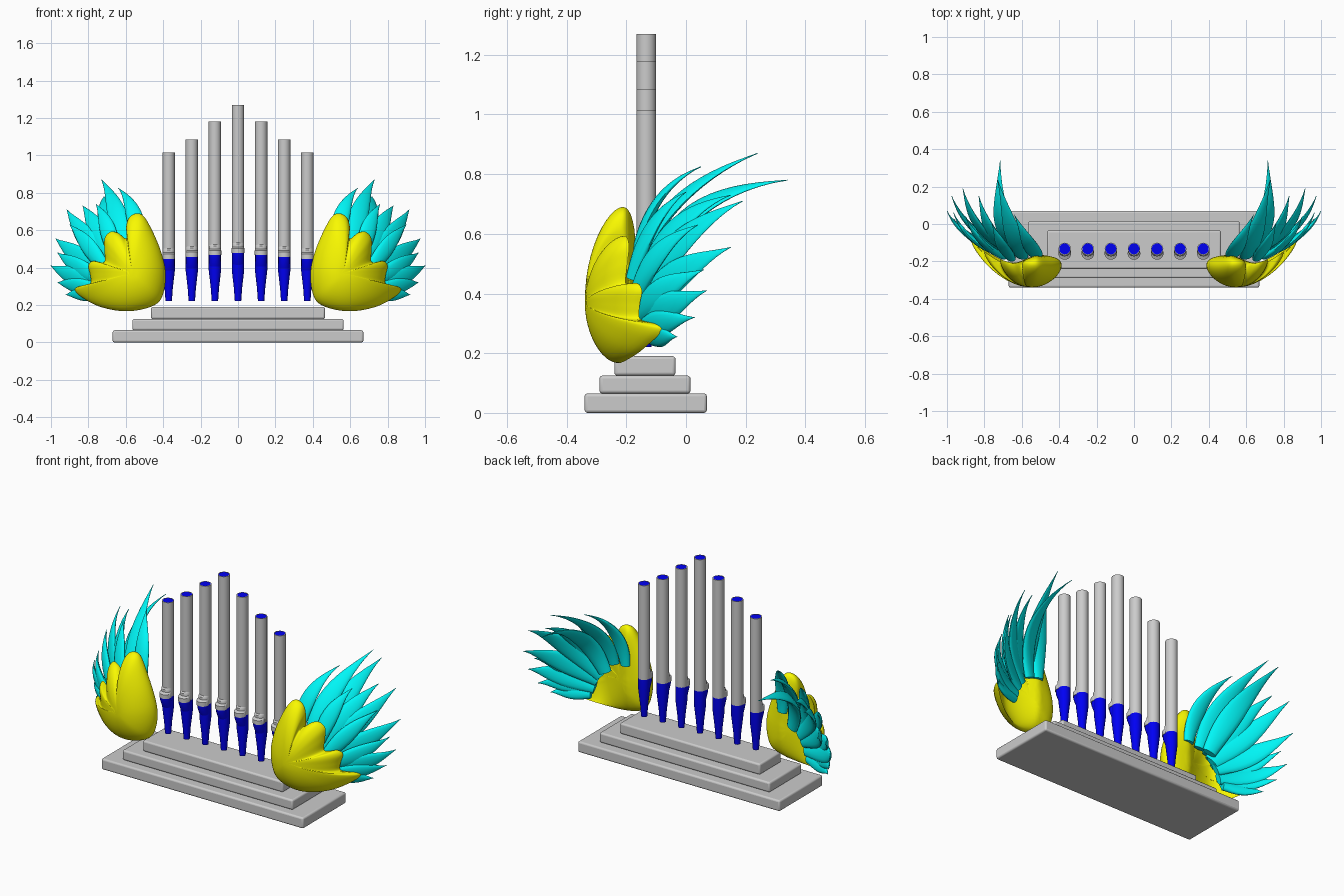
import bpy, bmesh, math
from mathutils import Vector

if "Cube" in bpy.data.objects:
    bpy.data.objects.remove(bpy.data.objects["Cube"])


def mat(name, col):
    m = bpy.data.materials.new(name)
    m.diffuse_color = (*col, 1)
    m.use_nodes = True
    m.node_tree.nodes["Principled BSDF"].inputs["Base Color"].default_value = m.diffuse_color
    return m


BLUE = mat("blue", (0.0, 0.0, 0.9))
YELLOW = mat("yellow", (0.95, 0.95, 0.0))
CYAN = mat("cyan", (0.0, 0.92, 0.92))


def loft(bm, rings):
    """Skin a list of closed rings and cap both ends."""
    vs = [[bm.verts.new(p) for p in r] for r in rings]
    n = len(vs[0])
    for a, b in zip(vs, vs[1:]):
        for i in range(n):
            bm.faces.new((a[i], a[(i + 1) % n], b[(i + 1) % n], b[i]))
    bm.faces.new(vs[0])
    bm.faces.new(vs[-1])


def finish(bm, name, material=None, angle=40, mirror=False):
    bmesh.ops.recalc_face_normals(bm, faces=bm.faces[:])
    me = bpy.data.meshes.new(name)
    bm.to_mesh(me)
    bm.free()
    ob = bpy.data.objects.new(name, me)
    bpy.context.collection.objects.link(ob)
    if material:
        me.materials.append(material)
    bpy.ops.object.select_all(action='DESELECT')
    ob.select_set(True)
    bpy.context.view_layer.objects.active = ob
    bpy.ops.object.shade_smooth_by_angle(angle=math.radians(angle))
    if mirror:
        ob.modifiers.new("mirror", 'MIRROR').use_mirror_merge = False
    return ob


def turned(name, x, profile, material=None, n=28):
    """Round part from (z, radius, y shift) rows."""
    bm = bmesh.new()
    loft(bm, [[(x + r * math.cos(2 * math.pi * i / n),
                PIPE_Y + dy + r * math.sin(2 * math.pi * i / n), z) for i in range(n)]
              for z, r, dy in profile])
    return finish(bm, name, material)


# Stepped base
for name, hx, y0, y1, z0, z1 in (("base_bottom", 0.67, -0.34, 0.07, 0, 0.065),
                                 ("base_middle", 0.565, -0.29, 0.015, 0.065, 0.125),
                                 ("base_top", 0.465, -0.24, -0.035, 0.125, 0.19)):
    bm = bmesh.new()
    loft(bm, [[(-hx, y0, z), (hx, y0, z), (hx, y1, z), (-hx, y1, z)] for z in (z0, z1)])
    ob = finish(bm, name)
    bev = ob.modifiers.new("bevel", 'BEVEL')
    bev.width, bev.segments = 0.01, 3

# Organ pipes: blue foot, grey tube, mouth lips, blue bore
PIPE_Y = -0.133
TOPS = (1.27, 1.18, 1.085, 1.015)
for i in range(-3, 4):
    x, top, zt = 0.1235 * i, TOPS[abs(i)], 0.48 - 0.01 * abs(i)
    turned("pipe_foot", x, [(0.22, 0.017, 0), (0.29, 0.022, 0), (0.385, 0.033, 0), (zt, 0.033, 0)], BLUE)
    turned("pipe_tube", x, [(zt, 0.033, 0), (top, 0.033, 0), (top, 0.029, 0), (top - 0.005, 0.029, 0)])
    turned("pipe_bore", x, [(top - 0.006, 0.0295, 0), (top - 0.001, 0.0295, 0)], BLUE)
    turned("lower_lip", x, [(zt - 0.07, 0.031, 0), (zt - 0.02, 0.031, -0.022), (zt, 0.031, -0.022)], BLUE)
    turned("upper_lip", x, [(zt - 0.003, 0.034, -0.024), (zt + 0.022, 0.034, -0.024), (zt + 0.03, 0.032, -0.008),
                            (zt + 0.045, 0.032, -0.008), (zt + 0.055, 0.031, 0)])

# Scalloped yellow shell: outline (x, z) smoothed, skinned as a front and back dome
OUT = [(0.54, 0.69), (0.50, 0.67), (0.45, 0.58), (0.41, 0.48), (0.388, 0.38), (0.395, 0.28), (0.43, 0.21),
       (0.52, 0.175), (0.63, 0.168), (0.75, 0.195), (0.84, 0.245), (0.872, 0.28), (0.855, 0.298), (0.79, 0.315),
       (0.79, 0.36), (0.80, 0.41), (0.775, 0.435), (0.715, 0.43), (0.715, 0.50), (0.712, 0.56), (0.68, 0.592),
       (0.64, 0.585), (0.597, 0.555), (0.598, 0.62), (0.58, 0.67)]


def smooth_loop(pts, steps):
    pts, out = [Vector(p) for p in pts], []
    for i in range(len(pts)):
        a, b, c, d = (pts[(i + k) % len(pts)] for k in (-1, 0, 1, 2))
        for s in range(steps):
            t = s / steps
            out.append(0.5 * (2 * b + (c - a) * t + (2 * a - 5 * b + 4 * c - d) * t * t
                              + (3 * b - a - 3 * c + d) * t ** 3))
    return out


def shell_point(p, s, front):
    c = Vector((0.565, 0.37))
    x, z = c + (p - c) * s
    mid = -0.25 + 1.4 * (x - 0.53) ** 2 + 0.4 * (z - 0.38) ** 2
    dome = math.sqrt(max(0, 1 - s * s))
    inner = min(1, max(0, (0.72 - x) / 0.2))
    return (x, mid - 0.09 * dome if front else mid + dome * (0.11 * inner - 0.02), z)


bm = bmesh.new()
loop = smooth_loop(OUT, 5)
levels = [math.sin(math.pi / 2 * k / 12) for k in range(1, 13)]
rings = [[shell_point(p, s, True) for p in loop] for s in levels]
rings += [[shell_point(p, s, False) for p in loop] for s in levels[-2::-1]]
loft(bm, rings)
finish(bm, "wing_shell", YELLOW, 60, True)

# Cyan feathers: curved, flattened, pointed blades (base, bend, tip, half width)
FEATHERS = [
    ((0.52, -0.17, 0.47), (0.54, -0.15, 0.74), (0.64, 0.05, 0.825), 0.050),
    ((0.60, -0.17, 0.46), (0.64, -0.10, 0.74), (0.73, 0.24, 0.87), 0.060),
    ((0.62, -0.12, 0.42), (0.74, -0.06, 0.74), (0.715, 0.34, 0.78), 0.065),
    ((0.66, -0.18, 0.45), (0.70, -0.13, 0.66), (0.76, 0.00, 0.74), 0.050),
    ((0.66, -0.15, 0.40), (0.78, -0.08, 0.66), (0.83, 0.15, 0.73), 0.060),
    ((0.66, -0.14, 0.38), (0.86, -0.06, 0.60), (0.915, 0.19, 0.71), 0.065),
    ((0.70, -0.17, 0.38), (0.83, -0.12, 0.56), (0.90, 0.04, 0.63), 0.050),
    ((0.68, -0.14, 0.35), (0.90, -0.05, 0.48), (0.975, 0.15, 0.555), 0.065),
    ((0.72, -0.15, 0.33), (0.90, -0.10, 0.42), (0.965, 0.06, 0.48), 0.055),
    ((0.70, -0.14, 0.30), (0.93, -0.08, 0.36), (1.0, 0.07, 0.41), 0.060),
    ((0.72, -0.14, 0.28), (0.90, -0.09, 0.31), (0.965, 0.03, 0.32), 0.050),
    ((0.72, -0.13, 0.26), (0.86, -0.09, 0.26), (0.92, -0.03, 0.255), 0.045),
]
CUP = Vector((0.5, 0.25, 0.4))
bm = bmesh.new()
for base, bend, tip, width in FEATHERS:
    a, b, c = Vector(base), Vector(bend), Vector(tip)
    rings = []
    for k in range(17):
        t = k / 16
        p = a * (1 - t) ** 2 + b * 2 * t * (1 - t) + c * t * t
        tan = ((b - a) * (1 - t) + (c - b) * t).normalized()
        side = tan.cross(p - CUP).normalized()
        nrm = side.cross(tan)
        w = width * (0.6 + 0.4 * math.sin(math.pi * min(1, t * 1.1))) * max(0.02, 1 - t ** 2.6)
        h = 0.02 * max(0.08, 1 - t ** 2)
        rings.append([p + side * w * math.cos(q) + nrm * h * math.sin(q)
                      for q in (2 * math.pi * j / 14 for j in range(14))])
    loft(bm, rings)
finish(bm, "wing_feathers", CYAN, 60, True)
